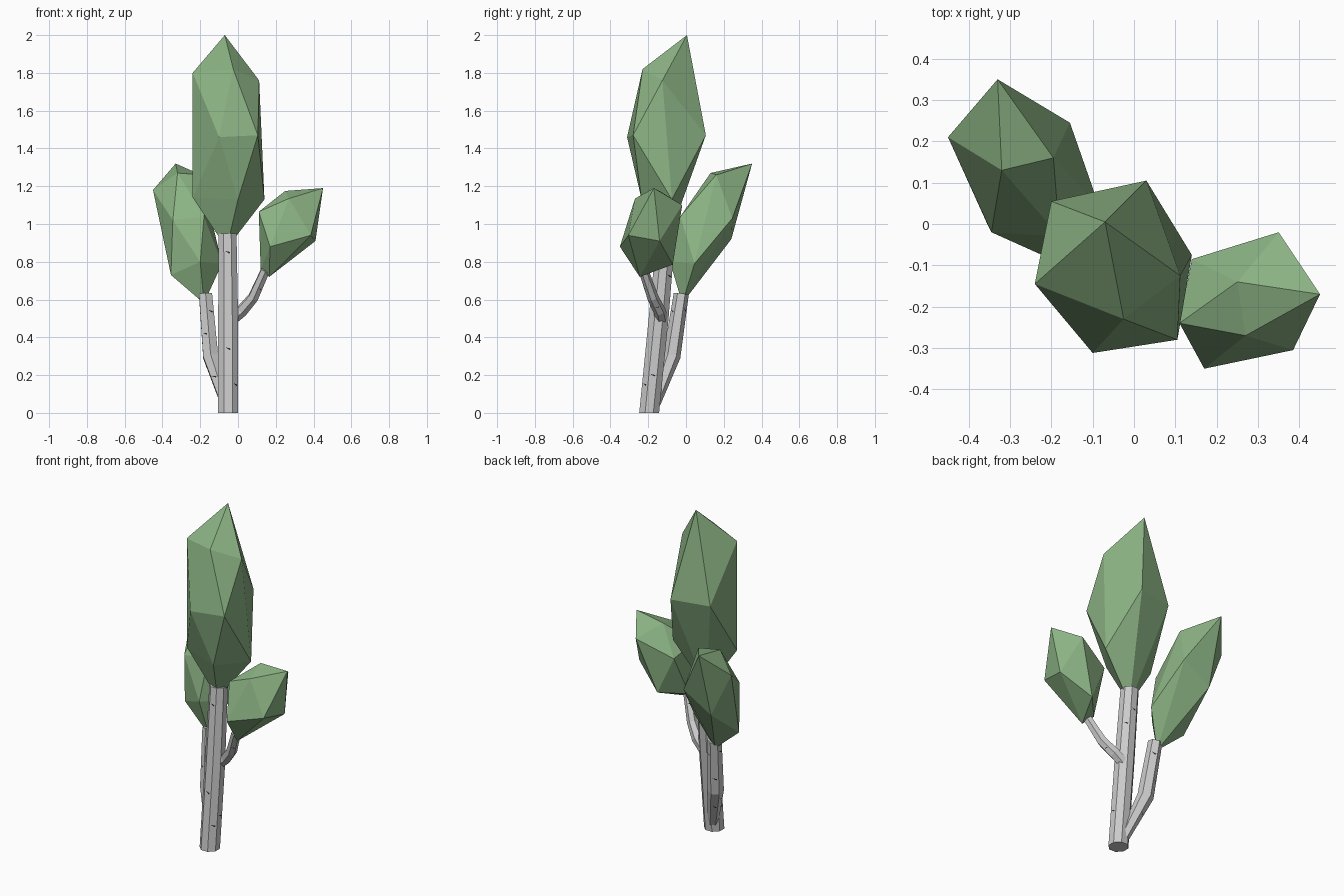
import bpy, bmesh, math
from mathutils import Vector

if "Cube" in bpy.data.objects:
    bpy.data.objects.remove(bpy.data.objects["Cube"])


def material(name, col):
    m = bpy.data.materials.new(name)
    m.diffuse_color = (*col, 1)
    m.use_nodes = True
    m.node_tree.nodes["Principled BSDF"].inputs["Base Color"].default_value = m.diffuse_color
    return m


GREEN = material("leaf_green", (0.26, 0.45, 0.23))
DARK = material("bark_dark", (0.02, 0.02, 0.02))


def finish(bm, name, mat=None):
    me = bpy.data.meshes.new(name)
    bm.to_mesh(me)
    bm.free()
    ob = bpy.data.objects.new(name, me)
    bpy.context.collection.objects.link(ob)
    if mat:
        me.materials.append(mat)


# Faceted crown: convex hull around a dozen points
def crown(name, pts):
    bm = bmesh.new()
    for p in pts:
        bm.verts.new(p)
    res = bmesh.ops.convex_hull(bm, input=bm.verts[:])
    loose = [v for v in bm.verts if not v.link_faces]
    bmesh.ops.delete(bm, geom=loose, context='VERTS')
    bmesh.ops.recalc_face_normals(bm, faces=bm.faces[:])
    finish(bm, name, GREEN)


# Tapered limb along a path of (x, y, z, radius)
def limb(name, path, n, flat_ends=False):
    P = [Vector(p[:3]) for p in path]
    rings = []
    for i, p in enumerate(P):
        d = (P[min(i + 1, len(P) - 1)] - P[max(i - 1, 0)]).normalized()
        if flat_ends:
            d = Vector((0, 0, 1))
        a = Vector((1, 0, 0))
        a = (a - d * a.dot(d)).normalized()
        b = d.cross(a)
        r = path[i][3]
        rings.append([p + r * (a * math.cos(t) + b * math.sin(t))
                      for t in (2 * math.pi * (k + .5) / n for k in range(n))])
    bm = bmesh.new()
    vs = [[bm.verts.new(c) for c in ring] for ring in rings]
    for lo, hi in zip(vs, vs[1:]):
        for k in range(n):
            j = (k + 1) % n
            bm.faces.new((lo[k], lo[j], hi[j], hi[k]))
    bm.faces.new(vs[0][::-1])
    bm.faces.new(vs[-1])
    finish(bm, name)
    return rings


# Small dark triangles lying on limb facets: (segment, facet, height fraction)
def marks(name, rings, spots, size):
    bm = bmesh.new()
    n = len(rings[0])
    for s, k, t in spots:
        j = (k + 1) % n
        l = rings[s][k].lerp(rings[s + 1][k], t)
        r = rings[s][j].lerp(rings[s + 1][j], t)
        side = (r - l).normalized()
        up = (rings[s + 1][k] - rings[s][k]).normalized()
        o = (l + r) / 2 + side.cross(up).normalized() * 0.002
        bm.faces.new([bm.verts.new(o + q) for q in
                      (side * size, up * size * .5 - side * size, up * -size * .6 + side * size * .6)])
    finish(bm, name, DARK)


trunk = limb("trunk", [(-.052, -.195, 0, .057), (-.052, -.145, .5, .057),
                       (-.056, -.105, .95, .052)], 8, True)
marks("trunk_marks", trunk, [(0, 5, .68), (0, 6, .3), (1, 5, .78), (0, 7, .4), (1, 0, .5),
                             (0, 2, .6), (1, 1, .7), (1, 3, .4), (0, 3, .3)], .014)

left = limb("left_branch", [(-.065, -.165, .05, .03), (-.145, -.075, .3, .046),
                            (-.172, -.025, .63, .04)], 6)
marks("left_branch_marks", left, [(0, 3, .55), (1, 3, .35), (1, 4, .7), (1, 1, .3), (1, 0, .75),
                                  (0, 1, .6), (1, 2, .8), (0, 2, .8)], .014)

right = limb("right_branch", [(-.03, -.13, .50, .035), (.02, -.14, .54, .033),
                              (.08, -.175, .61, .03), (.145, -.225, .755, .026)], 6)
marks("right_branch_marks", right, [(2, 4, .4), (2, 1, .6), (1, 5, .5)], .01)

crown("main_crown", [
    (-.07, .005, 2), (-.025, -.23, 1.82), (.112, -.125, 1.76), (.03, .105, 1.47),
    (-.2, .055, 1.47), (-.24, -.145, 1.8), (.105, -.28, 1.47), (-.1, -.312, 1.46),
    (.14, -.075, 1.13), (-.05, -.03, 1.12), (-.24, -.145, 1.14), (.0, -.235, 1.13),
    (-.06, -.11, .87)])

crown("left_crown", [
    (-.33, .35, 1.32), (-.45, .21, 1.18), (-.32, .13, 1.27), (-.195, .16, 1.26),
    (-.155, .245, 1.03), (-.335, .24, .92), (-.345, -.02, 1.02), (-.355, .0, .73),
    (-.18, -.03, 1.04), (-.2, -.085, .8), (-.085, .045, .79), (-.18, -.02, .58)])

crown("right_crown", [
    (.45, -.17, 1.19), (.25, -.14, 1.175), (.27, -.27, 1.135), (.11, -.24, 1.065),
    (.385, -.305, .94), (.17, -.35, .88), (.35, -.02, 1.1), (.14, -.085, 1.01),
    (.41, -.14, .91), (.24, -.07, .785), (.165, -.245, .72), (.12, -.2, .76)])
